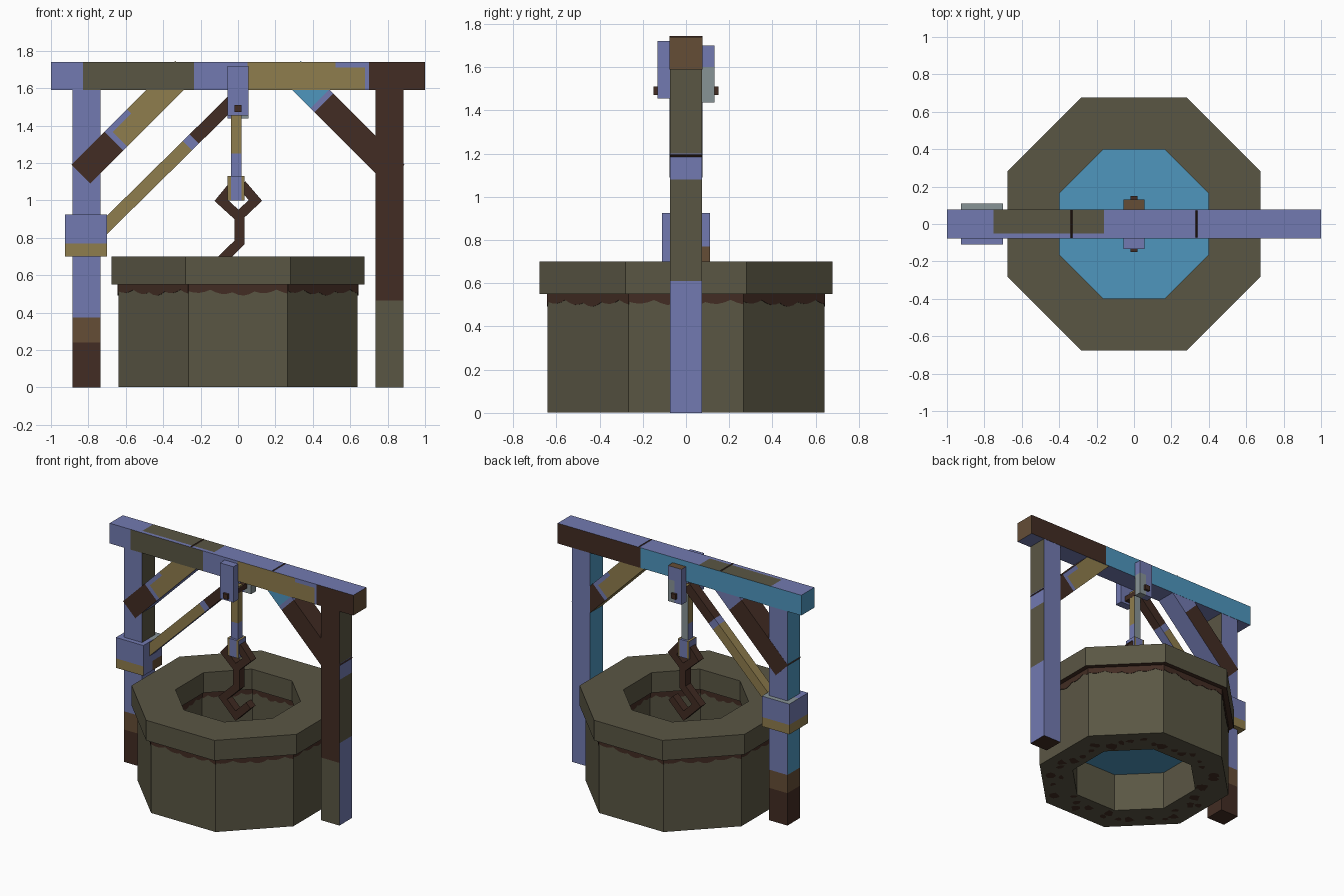
import bpy, bmesh, math, random
from mathutils import Matrix, Vector

if "Cube" in bpy.data.objects:
    bpy.data.objects.remove(bpy.data.objects["Cube"])
random.seed(4)

COLOURS = {"lavender": (114, 122, 177), "dark_brown": (66, 44, 35), "mid_brown": (101, 77, 54),
           "gold": (143, 125, 77), "olive": (90, 86, 68), "blue": (78, 150, 190), "grey": (135, 147, 150)}
MATS = {}
for key, rgb in COLOURS.items():
    m = bpy.data.materials.new(key)
    m.use_nodes = True
    lin = [((c / 255 + 0.055) / 1.055) ** 2.4 for c in rgb] + [1]
    m.diffuse_color = lin
    m.node_tree.nodes["Principled BSDF"].inputs["Base Color"].default_value = lin
    MATS[key] = m


def finish(name, bm, rule, matrix=Matrix()):
    """Colour faces by rule(local centre, world normal), then make the object."""
    bm.normal_update()
    used = []
    for f in bm.faces:
        key = rule if isinstance(rule, str) else rule(f.calc_center_median(), matrix.to_3x3() @ f.normal)
        if key not in used:
            used.append(key)
        f.material_index = used.index(key)
    bm.transform(matrix)
    mesh = bpy.data.meshes.new(name)
    bm.to_mesh(mesh)
    bm.free()
    for key in used:
        mesh.materials.append(MATS[key])
    ob = bpy.data.objects.new(name, mesh)
    bpy.context.collection.objects.link(ob)
    return ob


def box(name, lo, hi, rule, cuts=(), matrix=Matrix()):
    """Box between two corners; cuts are (axis, position) colour borders."""
    bm = bmesh.new()
    bmesh.ops.create_cube(bm, size=1)
    for v in bm.verts:
        v.co = [(a + b) / 2 + c * (b - a) for a, b, c in zip(lo, hi, v.co)]
    for axis, pos in cuts:
        co, no = Vector(), Vector()
        co[axis], no[axis] = pos, 1
        bmesh.ops.bisect_plane(bm, geom=bm.verts[:] + bm.edges[:] + bm.faces[:], plane_co=co, plane_no=no)
    return finish(name, bm, rule, matrix)


def bar(name, p, q, width, hy, rule, cuts=()):
    """Slanted box from p to q in the x-z plane, local x along its length."""
    dx, dz = q[0] - p[0], q[1] - p[1]
    mat = Matrix.Translation((p[0], 0, p[1])) @ Matrix.Rotation(-math.atan2(dz, dx), 4, 'Y')
    return box(name, (0, -hy, -width / 2), (math.hypot(dx, dz), hy, width / 2), rule, cuts, mat)


def prism(name, pts, depth, rule, matrix=Matrix()):
    """Outline in x-z, extruded along y by +-depth."""
    bm = bmesh.new()
    f = bm.faces.new([bm.verts.new((x, -depth, z)) for x, z in pts])
    new = bmesh.ops.extrude_face_region(bm, geom=[f])["geom"]
    bmesh.ops.translate(bm, vec=(0, 2 * depth, 0), verts=[g for g in new if isinstance(g, bmesh.types.BMVert)])
    bmesh.ops.recalc_face_normals(bm, faces=bm.faces[:])
    return finish(name, bm, rule, matrix)


def ribbon(name, path, width, depth, rule):
    """Square-section bent bar with mitred corners along an x-z path."""
    pts = [Vector(p) for p in path]
    left, right = [], []
    for i, p in enumerate(pts):
        d0 = (p - pts[i - 1]).normalized() if i else (pts[1] - p).normalized()
        d1 = (pts[i + 1] - p).normalized() if i < len(pts) - 1 else d0
        n0, n1 = Vector((-d0.y, d0.x)), Vector((-d1.y, d1.x))
        off = (n0 + n1) / (1 + n0.dot(n1)) * width / 2
        left.append(p + off)
        right.append(p - off)
    return prism(name, [tuple(p) for p in left + right[::-1]], depth, rule)


def octagon(apothem, z):
    r = apothem / math.cos(math.pi / 8)
    return [(r * math.cos(math.pi / 8 + k * math.pi / 4), r * math.sin(math.pi / 8 + k * math.pi / 4), z)
            for k in range(8)]


def ring(name, outer, inner, z0, z1, rule):
    bm = bmesh.new()
    loops = [[bm.verts.new(c) for c in octagon(a, z)]
             for a, z in ((outer, z0), (outer, z1), (inner, z1), (inner, z0))]
    for i in range(4):
        a, b = loops[i], loops[(i + 1) % 4]
        for k in range(8):
            j = (k + 1) % 8
            bm.faces.new((a[k], a[j], b[j], b[k]))
    return finish(name, bm, rule)


# Stone well: wall, rim, water
ring("well_wall", 0.64, 0.415, 0.002, 0.56, "olive")
ring("well_rim", 0.677, 0.398, 0.55, 0.70, lambda c, n: "dark_brown" if n.z < -0.5 else "olive")
bm = bmesh.new()
bm.faces.new([bm.verts.new(c) for c in octagon(0.415, 0.29)])
finish("water", bm, "blue")

# Scalloped stain under the rim, outside and inside
for side, apothem in (("outer", 0.641), ("inner", 0.414)):
    half = apothem * math.tan(math.pi / 8)
    steps = 18
    low = []
    for i in range(steps + 1):
        t = i / steps
        low.append((-half + 2 * half * t,
                    0.515 - 0.016 * abs(math.sin(t * math.pi * 4.5)) + 0.008 * math.sin(t * 9)))
    for k in range(8):
        place = Matrix.Rotation(k * math.pi / 4, 4, 'Z') @ Matrix.Translation((0, -apothem, 0))
        prism(f"{side}_stain_{k}", low + [(half, 0.552), (-half, 0.552)], 0.002, "dark_brown", place)

# Blotches on the underside of the wall
bm = bmesh.new()
for k in range(40):
    a = (k + random.random()) * math.tau / 40
    r = random.uniform(0.48, 0.60)
    size = random.uniform(0.02, 0.045)
    ring_pts = []
    for i in range(7):
        b = -i * math.tau / 7
        s = size * random.uniform(0.5, 1.2)
        ring_pts.append(bm.verts.new((r * math.cos(a) + s * math.cos(b), r * math.sin(a) + s * math.sin(b), 0)))
    bm.faces.new(ring_pts)
finish("underside_blotches", bm, "dark_brown")


# Posts
def left_post(c, n):
    if c.z < 0.24:
        return "dark_brown"
    if c.z < 0.375:
        return "mid_brown"
    if n.x < -0.5:
        return "blue"
    return "olive" if n.x > 0.5 and c.z > 0.92 else "lavender"


def right_post(c, n):
    if n.z < -0.5:
        return "dark_brown"
    if n.y < -0.5:
        return "olive" if c.z < 0.465 else "dark_brown"
    if n.x > 0.5:
        return "olive" if 0.61 < c.z < 1.08 or c.z > 1.2 else "lavender"
    return "blue" if n.x < -0.5 else "lavender"


box("left_post", (-0.885, -0.075, 0), (-0.735, 0.075, 1.60), left_post, [(2, 0.24), (2, 0.375), (2, 0.92)])
box("right_post", (0.735, -0.075, 0), (0.885, 0.075, 1.60), right_post,
    [(2, z) for z in (0.465, 0.61, 1.08, 1.2)])


# Cross beam
def beam(c, n):
    if n.y < -0.5:
        if c.x > 0.70:
            return "dark_brown"
        if -0.83 < c.x < -0.235:
            return "olive"
        if 0.05 < c.x < 0.68 and not (c.x > 0.52 and c.z > 1.71):
            return "gold"
        return "lavender"
    if n.y > 0.5:
        return "dark_brown" if c.x > 0.32 else "blue"
    if n.z > 0.5:
        return "olive" if -0.75 < c.x < -0.16 and c.y > -0.05 else "lavender"
    if n.z < -0.5:
        return "lavender"
    return "mid_brown" if n.x > 0 else "blue"


box("cross_beam", (-1, -0.077, 1.59), (1, 0.077, 1.74), beam,
    [(0, x) for x in (-0.83, -0.75, -0.235, -0.16, 0.05, 0.32, 0.52, 0.68, 0.70)] + [(2, 1.71), (1, -0.05)])


# Corner braces: one pattern, turned front to back on the other side
def brace(side):
    def rule(c, n):
        if abs(n.y) < 0.5:
            if n.x * side < -0.5 and n.z < -0.5:
                return "lavender" if side < 0 else "gold"
            return "dark_brown" if c.x < 0.54 or n.z > 0.5 and c.x > 0.7 else "lavender"
        if n.y * side > 0:
            if c.x < 0.25:
                return "dark_brown"
            upper = c.z * -side > 0.04
            return "lavender" if c.x < 0.28 or (upper and c.x < 0.42) else "gold"
        if c.x < 0.54:
            return "dark_brown"
        return "lavender" if c.x < 0.57 or side < 0 else "blue"
    return rule


for label, side, hy in (("left", -1, 0.076), ("right", 1, 0.073)):
    bar(f"{label}_brace", (side * 0.84, 1.14), (side * 0.285, 1.695), 0.1414, hy, brace(side),
        [(0, x) for x in (0.25, 0.28, 0.42, 0.54, 0.57, 0.7)] + [(2, -0.04 * side)])


# Collar on the left post
def collar(c, n):
    if n.z > 0.5:
        return "grey" if c.y > 0 else "lavender"
    if c.z > 0.77:
        return "lavender"
    if n.x > 0.5:
        return "mid_brown" if c.y > 0 else "lavender"
    return "gold"


box("collar", (-0.925, -0.11, 0.70), (-0.70, 0.11, 0.925), collar, [(2, 0.77), (1, 0)])

# Thin strut from collar to hanger
bar("strut", (-0.74, 0.83), (-0.03, 1.53), 0.07, 0.035,
    lambda c, n: "dark_brown" if c.x > 0.71 else "lavender" if c.x > 0.66 or n.z < -0.5 else "gold",
    [(0, 0.66), (0, 0.71)])


# Hanger plates and pin
def back_plate(c, n):
    if n.z > 0.5:
        return "mid_brown"
    return "grey" if c.z < 1.6 and (n.x > 0.5 or c.x > 0) else "lavender"


box("front_hanger_plate", (-0.055, -0.133, 1.455), (0.055, -0.075, 1.72), "lavender")
box("back_hanger_plate", (-0.055, 0.075, 1.437), (0.055, 0.132, 1.70), back_plate, [(2, 1.6), (0, 0)])
box("hanger_pin", (-0.02, -0.15, 1.472), (0.02, 0.15, 1.51), "dark_brown")

# Hanging rod, socket and hook
box("rod", (-0.037, -0.028, 1.10), (0.019, 0.028, 1.52),
    lambda c, n: "grey" if n.y > 0.5 else "gold" if c.z > 1.25 else "lavender", [(2, 1.25)])
box("socket", (-0.055, -0.045, 1.00), (0.035, 0.045, 1.13),
    lambda c, n: "lavender" if -0.038 < c.x < 0.02 or abs(n.x) > 0.5 else "gold", [(0, -0.038), (0, 0.02)])
ribbon("hook_ring", [(-0.02, 1.085), (-0.09, 1.0), (0.003, 0.915), (0.093, 1.0), (0.02, 1.085)],
       0.052, 0.03, "dark_brown")
ribbon("hook", [(0.008, 0.92), (0.008, 0.775), (-0.105, 0.665), (0.0, 0.56), (0.105, 0.665)],
       0.052, 0.03, "dark_brown")
